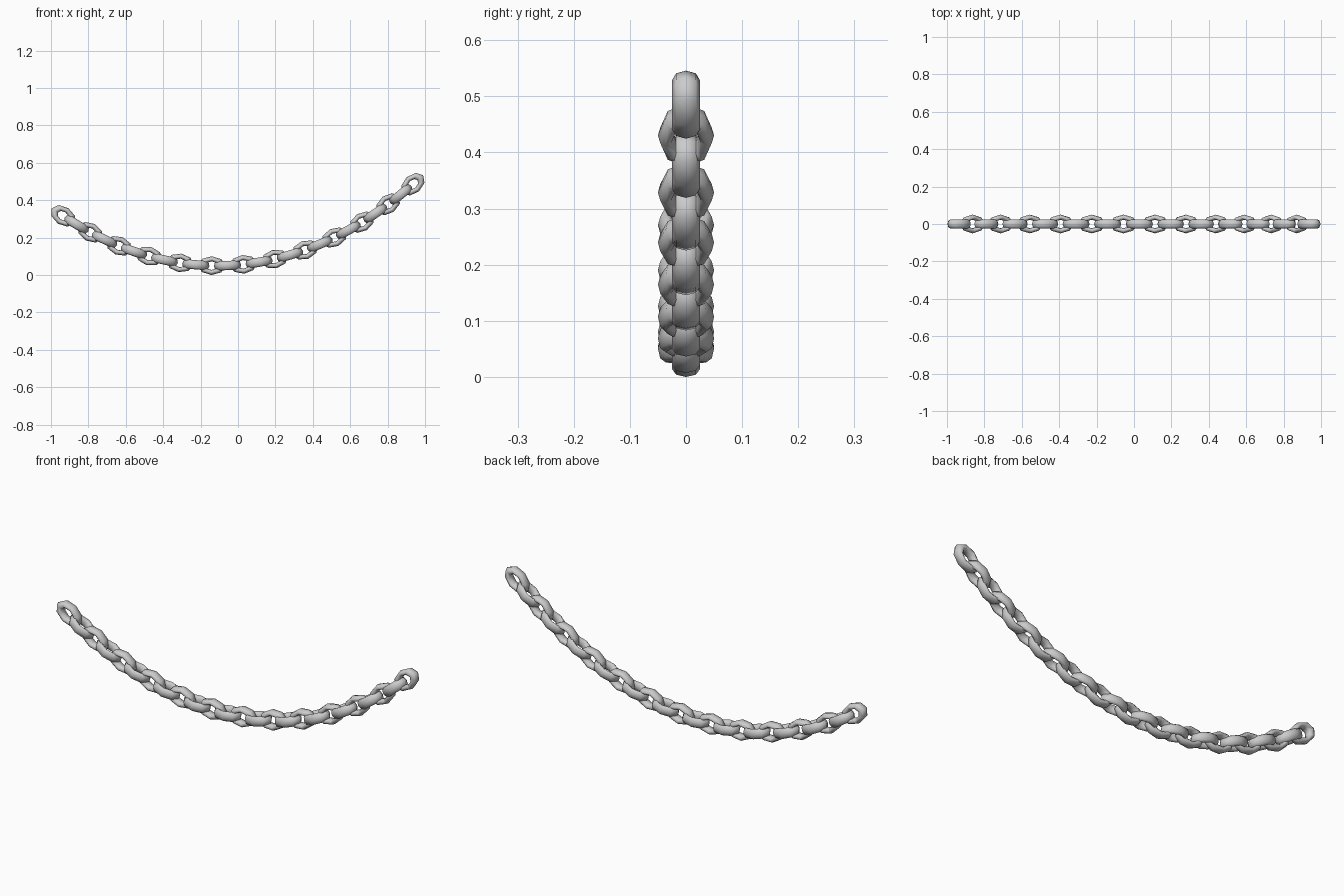
import bpy
import math
from mathutils import Matrix

if "Cube" in bpy.data.objects:
    bpy.data.objects.remove(bpy.data.objects["Cube"])

COUNT = 25           # links in the chain
A = 1.32             # catenary parameter
X0 = -0.11           # lowest point of the hang
Z0 = 0.0495          # height of the lowest link centre
X_START, X_END = -0.935, 0.935

# One link: a coarse ring stretched along its length and thickened
bpy.ops.mesh.primitive_torus_add(major_segments=8, minor_segments=8,
                                 major_radius=0.0363, minor_radius=0.0137)
first = bpy.context.object
mesh = first.data
mesh.name = "chain_link"
mesh.transform(Matrix.Diagonal((1.46, 1.0, 1.8, 1.0)))
for p in mesh.polygons:
    p.use_smooth = True

# Links spaced evenly by arc length, alternately upright and flat
s0 = math.sinh((X_START - X0) / A)
s1 = math.sinh((X_END - X0) / A)
for i in range(COUNT):
    s = s0 + (s1 - s0) * i / (COUNT - 1)
    u = math.asinh(s)
    x = X0 + A * u
    z = Z0 + A * (math.cosh(u) - 1)
    slope = math.atan(s)
    if i == 0:
        link = first
    else:
        link = bpy.data.objects.new("link", mesh)
        bpy.context.collection.objects.link(link)
    link.name = f"chain_link_{i + 1:02d}"
    roll = math.pi / 2 if i % 2 == 0 else 0.0
    link.matrix_world = (Matrix.Translation((x, 0, z))
                         @ Matrix.Rotation(-slope, 4, 'Y')
                         @ Matrix.Rotation(roll, 4, 'X'))
